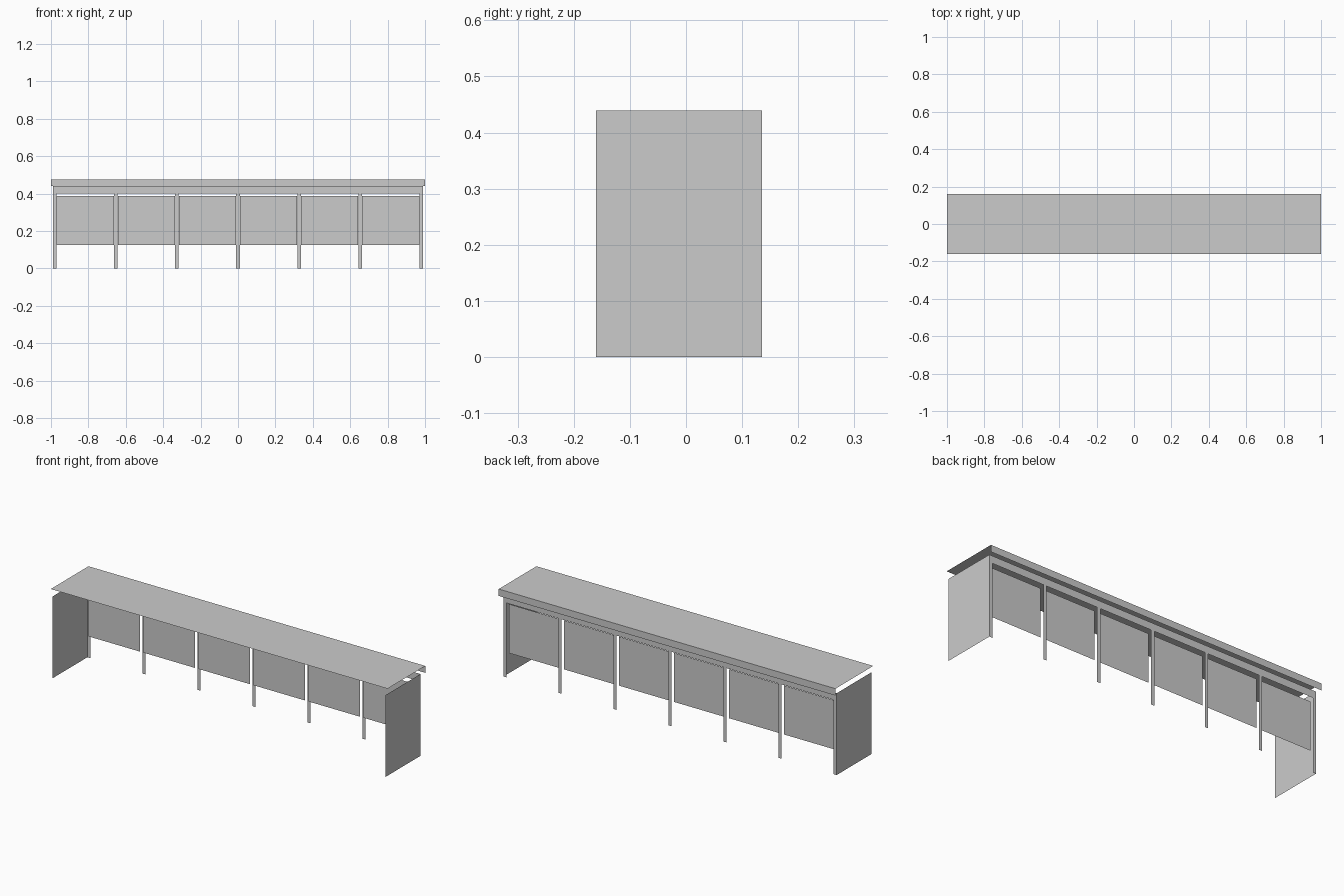
import bpy

if "Cube" in bpy.data.objects:
    bpy.data.objects.remove(bpy.data.objects["Cube"])


def sheet(name, axis, pos, a, b):
    """Flat rectangle facing `axis` at `pos`; a and b are ranges on the other two axes."""
    corners = [(a[0], b[0]), (a[1], b[0]), (a[1], b[1]), (a[0], b[1])]
    place = {'x': lambda u, v: (pos, u, v),
             'y': lambda u, v: (u, pos, v),
             'z': lambda u, v: (u, v, pos)}[axis]
    mesh = bpy.data.meshes.new(name)
    mesh.from_pydata([place(u, v) for u, v in corners], [], [(0, 1, 2, 3)])
    obj = bpy.data.objects.new(name, mesh)
    bpy.context.collection.objects.link(obj)
    return obj


BACK = 0.135            # plane of posts and beam
ROOF_Z, EAVE_Z, BEAM_Z = 0.476, 0.439, 0.399
END_X = 0.989
POST_W = 0.019
BAYS = 6
first = -END_X + POST_W / 2
pitch = -2 * first / BAYS

# Roof and its rear fascia
sheet("roof", 'z', ROOF_Z, (-1, 1), (-0.16, 0.16))
sheet("rear_fascia", 'y', 0.16, (-1, 1), (EAVE_Z, ROOF_Z))

# Beam carried by the posts
sheet("rear_beam", 'y', BACK, (-END_X, END_X), (BEAM_Z, EAVE_Z))

# Solid end walls
for side, x in (("left", -END_X), ("right", END_X)):
    sheet(side + "_end_wall", 'x', x, (-0.16, BACK), (0, EAVE_Z))

# Rear posts
for i in range(BAYS + 1):
    x = first + i * pitch
    sheet(f"post_{i + 1}", 'y', BACK, (x - POST_W / 2, x + POST_W / 2), (0, BEAM_Z))

# Back panels, set slightly in front of the posts
for i in range(BAYS):
    x = first + (i + 0.5) * pitch
    sheet(f"back_panel_{i + 1}", 'y', BACK - 0.018, (x - 0.153, x + 0.153), (0.124, 0.387))
